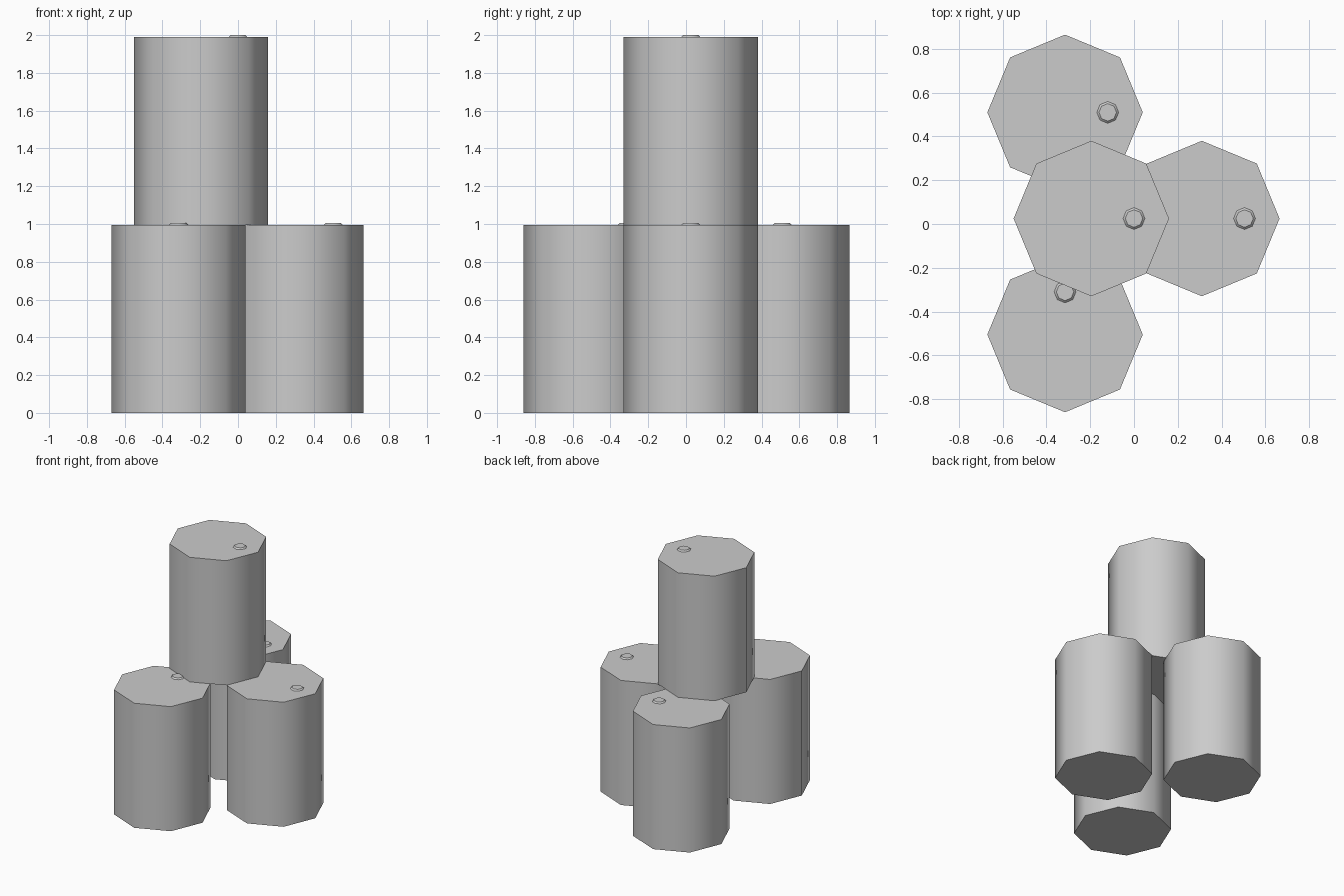
import bpy
from math import cos, sin, radians

if "Cube" in bpy.data.objects:
    bpy.data.objects.remove(bpy.data.objects["Cube"])

R, H = 0.355, 0.995          # barrel radius and height
CAP_R, CAP_H = 0.05, 0.01    # bung cap
CAP_OFFSET = 0.195


def prism(name, r1, r2, depth, x, y, z, smooth_angle):
    """Eight-sided cone or cylinder with its base at z and a vertex on +x."""
    bpy.ops.mesh.primitive_cone_add(vertices=8, radius1=r1, radius2=r2,
                                    depth=depth, location=(x, y, z + depth / 2))
    obj = bpy.context.object
    obj.name = name
    bpy.ops.object.shade_smooth_by_angle(angle=radians(smooth_angle))
    return obj


def barrel(name, x, y, z, turn=0):
    prism(name, R, R, H, x, y, z, 50)
    a = radians(turn)
    # low tapered bung cap, off-centre on the lid
    prism(name + "_cap", CAP_R, CAP_R * 0.8, CAP_H,
          x + CAP_OFFSET * cos(a), y + CAP_OFFSET * sin(a), z + H, 40)


# three barrels on the ground, one stacked on top
barrel("back_barrel", -0.315, 0.51, 0)
barrel("right_barrel", 0.31, 0.025, 0)
barrel("front_barrel", -0.315, -0.505, 0, 90)
barrel("top_barrel", -0.195, 0.025, H)
